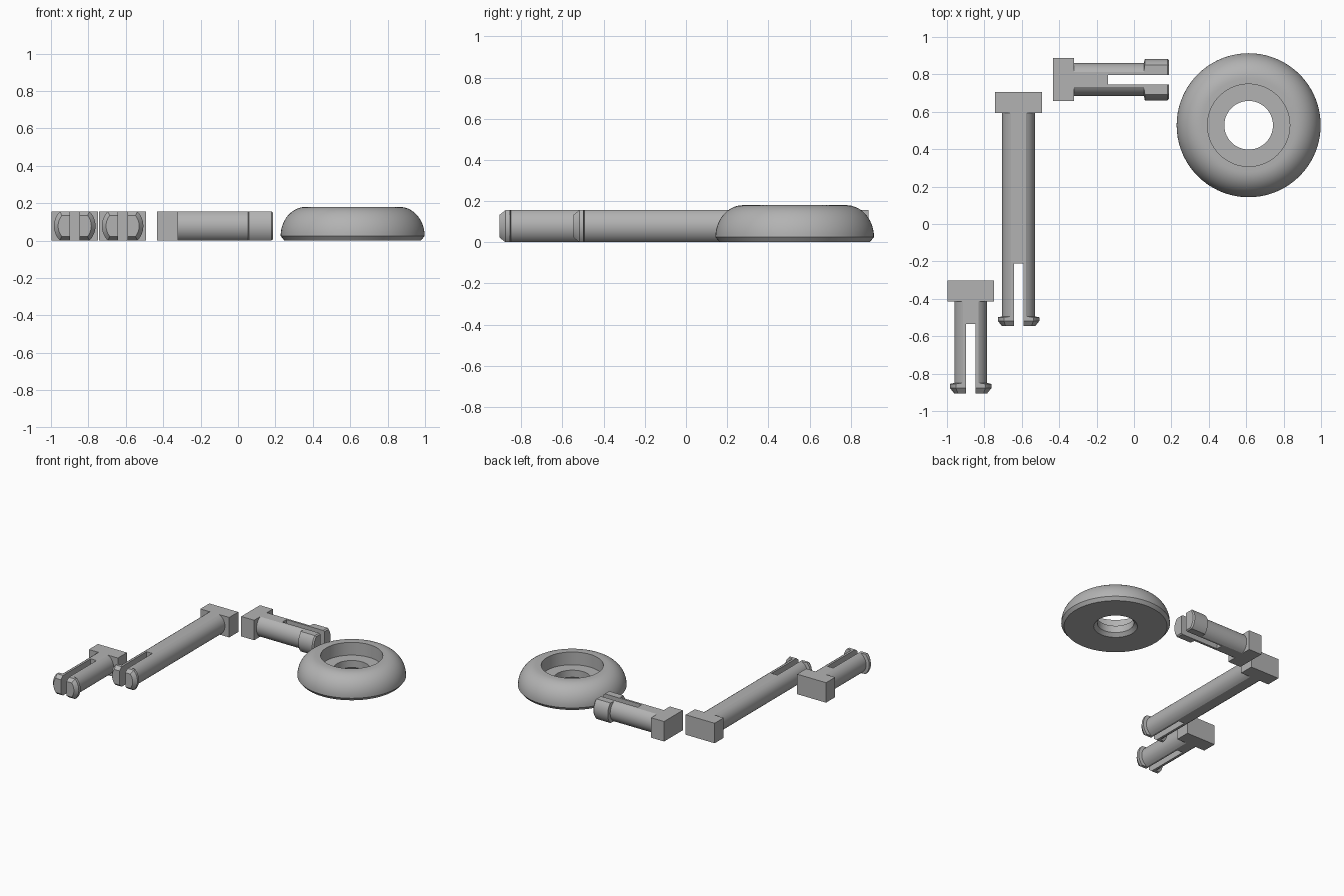
import bpy
import bmesh
from math import sin, cos, asin, pi, radians
from mathutils import Matrix, Vector

old = bpy.data.objects.get("Cube")
if old:
    bpy.data.objects.remove(old, do_unlink=True)

grey = bpy.data.materials.new("plain grey")
grey.use_nodes = True
colour = (0.45, 0.45, 0.45, 1)
grey.diffuse_color = colour
grey.node_tree.nodes["Principled BSDF"].inputs["Base Color"].default_value = colour

HALF = 0.078      # half the height of every clip
SHAFT_R = 0.088
BARB_R = 0.111


def add_object(name, bm, place=Matrix()):
    bmesh.ops.recalc_face_normals(bm, faces=bm.faces)
    mesh = bpy.data.meshes.new(name)
    bm.to_mesh(mesh)
    bm.free()
    mesh.materials.append(grey)
    obj = bpy.data.objects.new(name, mesh)
    obj.matrix_world = place
    bpy.context.collection.objects.link(obj)
    return obj


def smooth(obj, angle=24):
    bpy.ops.object.select_all(action="DESELECT")
    obj.select_set(True)
    bpy.context.view_layer.objects.active = obj
    bpy.ops.object.shade_smooth_by_angle(angle=radians(angle))


def box(name, size, centre, place):
    bm = bmesh.new()
    bmesh.ops.create_cube(bm, size=1)
    bmesh.ops.scale(bm, vec=size, verts=bm.verts)
    bmesh.ops.translate(bm, vec=centre, verts=bm.verts)
    return add_object(name, bm, place)


def flattened_circle(bm, y, r, h, steps=12):
    """Ring of vertices: a circle cut flat at top and bottom."""
    a = asin(h / r)
    angles = [-a + 2 * a * i / steps for i in range(steps + 1)]
    angles += [t + pi for t in angles]
    return [bm.verts.new((r * cos(t), y, r * sin(t))) for t in angles]


def clip(name, x, y, turn, length, slot, barb, bevel):
    """Split pin pointing along local -y, with its head behind y = 0."""
    place = Matrix.Translation((x, y, HALF)) @ Matrix.Rotation(turn, 4, "Z")
    box(name + "_head", (0.25 if turn == 0 else 0.23, 0.112, 2 * HALF),
        (0, 0.056, 0), place)

    # Shaft and barb lofted through flattened circles
    sections = [
        (0, SHAFT_R, HALF),
        (barb - length, SHAFT_R, HALF),
        (barb - length - 0.005, BARB_R, HALF),
        (bevel - length, BARB_R, HALF),
        (-length, BARB_R - bevel * 0.8, HALF - bevel * 0.8),
    ]
    bm = bmesh.new()
    rings = [flattened_circle(bm, *s) for s in sections]
    for a, b in zip(rings, rings[1:]):
        for i in range(len(a)):
            j = (i + 1) % len(a)
            bm.faces.new((a[i], a[j], b[j], b[i]))
    bm.faces.new(rings[0])
    bm.faces.new(rings[-1])
    shaft = add_object(name + "_shaft", bm, place)

    # Slot that splits the tip into two prongs
    cutter = box(name + "_slot_cutter", (0.05, slot + 0.1, 0.4),
                 (0, -length + slot / 2 - 0.05, 0), place)
    cutter.hide_render = True
    mod = shaft.modifiers.new("slot", "BOOLEAN")
    mod.operation = "DIFFERENCE"
    mod.solver = "EXACT"
    mod.object = cutter
    bpy.context.view_layer.objects.active = shaft
    bpy.ops.object.modifier_apply(modifier="slot")
    bpy.data.objects.remove(cutter, do_unlink=True)
    smooth(shaft)


clip("short_clip", -0.873, -0.415, 0, 0.49, 0.37, 0.055, 0.028)
clip("long_clip", -0.617, 0.594, 0, 1.14, 0.335, 0.052, 0.028)
clip("side_clip", -0.32, 0.772, pi / 2, 0.508, 0.328, 0.135, 0.01)

# Rounded ring with a counterbore on top and a countersunk hole below
profile = [(0.155, 0), (0.365, 0), (0.385, 0.025)]
for i in range(1, 15):
    t = i / 14 * pi / 2
    profile.append((0.25 + 0.135 * cos(t), 0.025 + 0.155 * sin(t)))
profile += [(0.22, 0.18), (0.22, 0.08), (0.13, 0.08), (0.13, 0.025)]
bm = bmesh.new()
verts = [bm.verts.new((r, 0, z)) for r, z in profile]
edges = [bm.edges.new((v, verts[(i + 1) % len(verts)])) for i, v in enumerate(verts)]
bmesh.ops.spin(bm, geom=verts + edges, cent=(0, 0, 0), axis=(0, 0, 1),
               angle=2 * pi, steps=72, use_merge=True)
bmesh.ops.remove_doubles(bm, verts=bm.verts, dist=0.0001)
ring = add_object("ring", bm, Matrix.Translation(Vector((0.613, 0.528, 0))))
smooth(ring)
